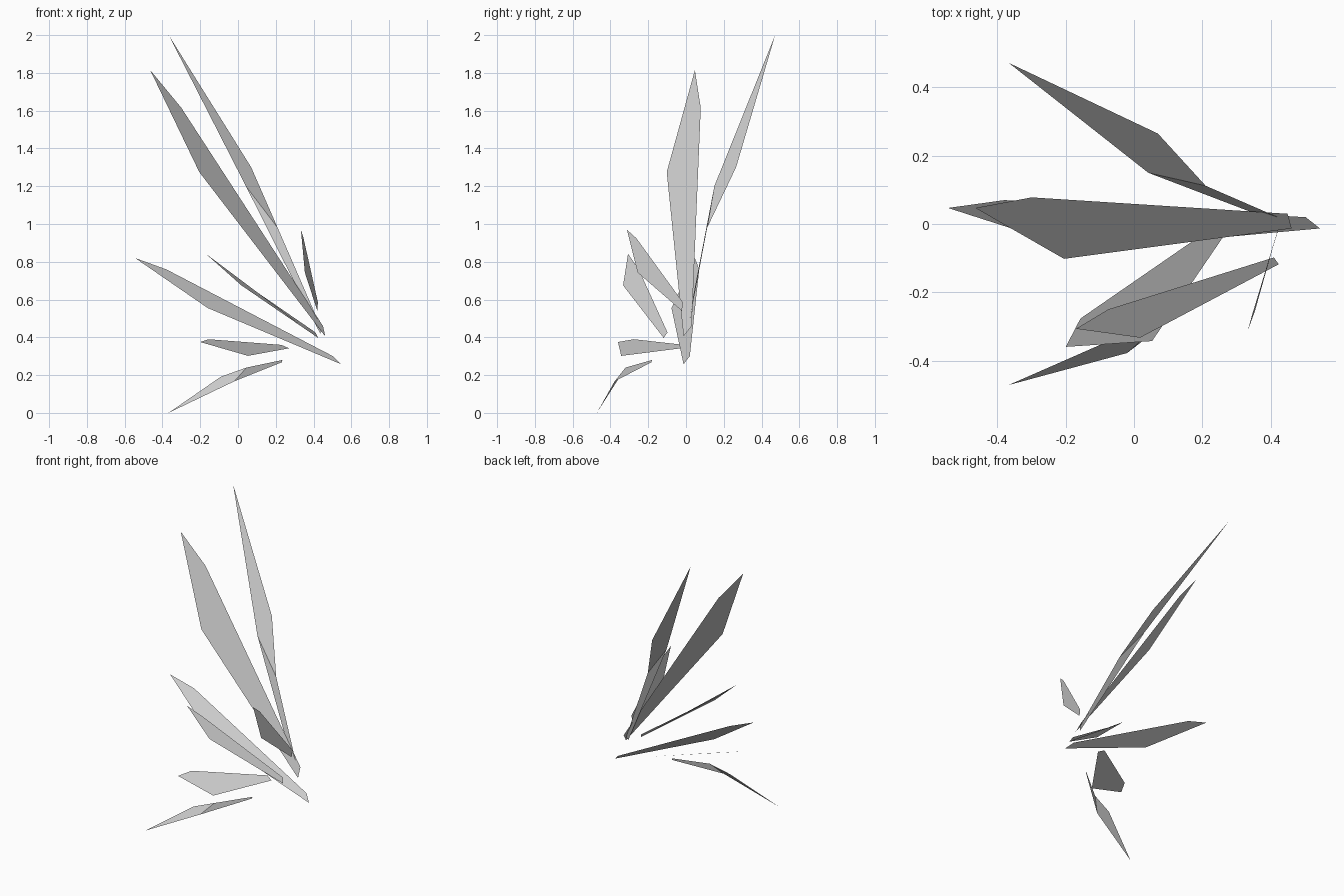
import bpy


def make(name, pts, faces):
    mesh = bpy.data.meshes.new(name)
    mesh.from_pydata(pts, [], faces)
    mesh.update()
    bpy.context.collection.objects.link(bpy.data.objects.new(name, mesh))


def flat_blade(name, tip, shoulder, root_a, root_b, belly):
    """Thin flat shard: tip, upper shoulder, blunt root, lower belly."""
    make(name, [tip, shoulder, root_a, root_b, belly], [(4, 3, 2, 1, 0)])


def folded_blade(name, tip, shoulder, fold_a, root_a, root_b, fold_b):
    """Shard with a crease between its outer blade and its stem."""
    make(name, [tip, shoulder, fold_a, root_a, root_b, fold_b],
         [(5, 2, 1, 0), (5, 4, 3, 2)])


# Tall rear blade, creased
folded_blade("tall_rear_blade", (-0.367, 0.472, 2.0), (0.07, 0.265, 1.30),
             (0.21, 0.112, 0.98), (0.445, 0.01, 0.44),
             (0.435, 0.0, 0.42), (0.042, 0.15, 1.20))

# Large central blade
flat_blade("tall_centre_blade", (-0.465, 0.047, 1.815), (-0.30, 0.078, 1.615),
           (0.45, 0.03, 0.46), (0.462, -0.013, 0.405), (-0.205, -0.102, 1.275))

# Long low central blade
flat_blade("long_centre_blade", (-0.545, 0.047, 0.82), (-0.38, 0.07, 0.76),
           (0.503, 0.02, 0.30), (0.545, -0.013, 0.258), (-0.16, -0.077, 0.555))

# Slanted front blade
flat_blade("front_blade", (-0.17, -0.307, 0.842), (-0.075, -0.25, 0.76),
           (0.41, -0.098, 0.426), (0.424, -0.118, 0.397), (0.018, -0.333, 0.675))

# Small upright blade
flat_blade("small_upright_blade", (0.333, -0.313, 0.97), (0.347, -0.263, 0.925),
           (0.423, -0.016, 0.585), (0.42, -0.022, 0.54), (0.354, -0.256, 0.743))

# Small level blade
flat_blade("level_blade", (-0.20, -0.36, 0.375), (-0.157, -0.277, 0.39),
           (0.23, -0.01, 0.36), (0.27, -0.025, 0.342), (0.053, -0.343, 0.302))

# Drooping lowest blade, creased
folded_blade("drooping_blade", (-0.368, -0.472, 0.0), (-0.09, -0.35, 0.192),
             (0.045, -0.32, 0.24), (0.235, -0.18, 0.28),
             (0.232, -0.183, 0.268), (-0.02, -0.378, 0.167))
